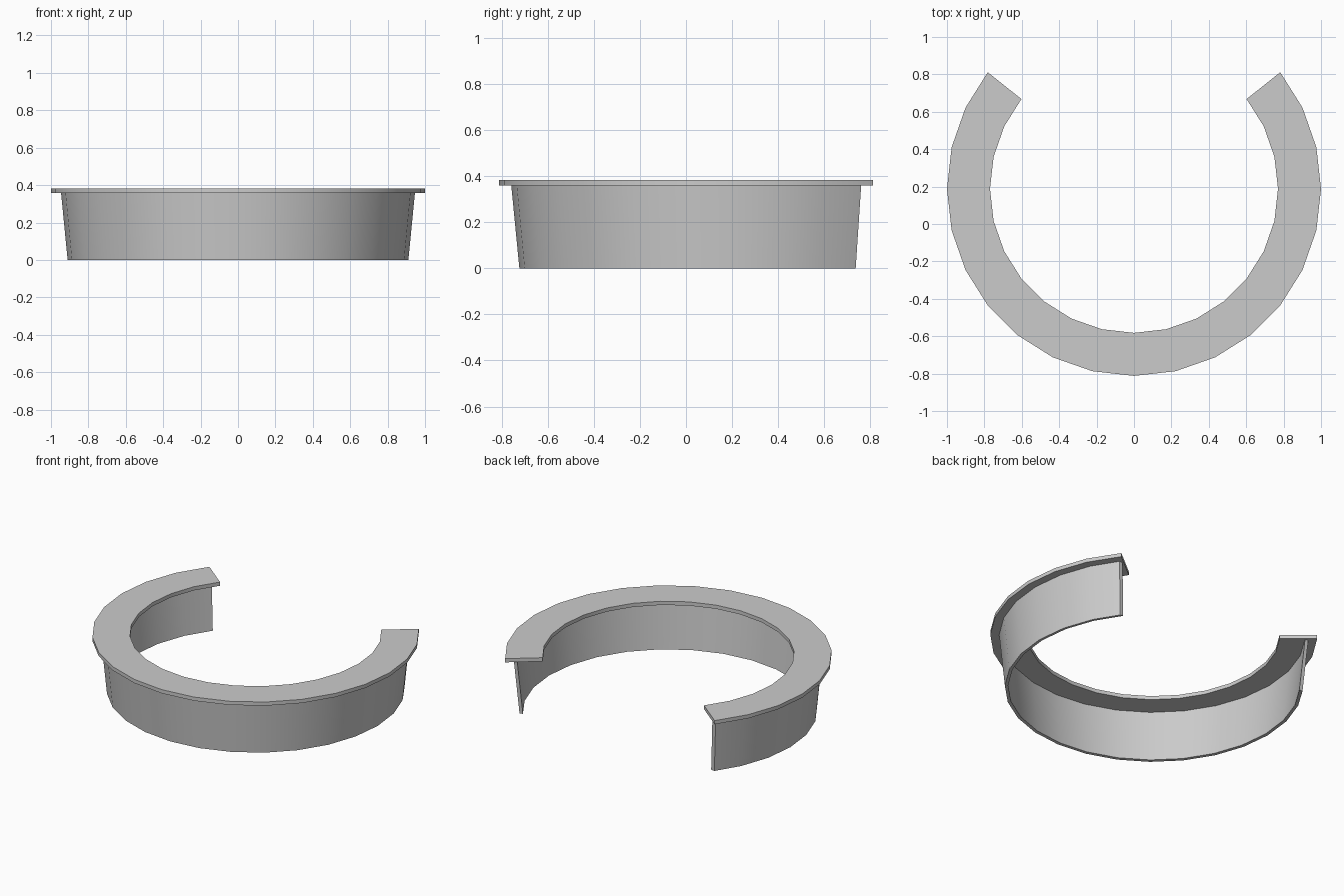
import bpy, bmesh
from math import sin, cos, radians, pi

if "Cube" in bpy.data.objects:
    bpy.data.objects.remove(bpy.data.objects["Cube"])

CY = 0.188            # arc centre in y
STEP = 2 * pi / 28    # 28-sided circle
N = 10                # segments on each side of the front


def arc_sweep(name, profile):
    """Sweep a closed profile of (radius, z, end angle in degrees) round the open arc."""
    bm = bmesh.new()
    rings = []
    for i in range(-N, N + 1):
        ring = []
        for r, z, end in profile:
            a = i * STEP
            if abs(i) == N:
                a = radians(90 + end) * (1 if i > 0 else -1)
            ring.append(bm.verts.new((r * sin(a), CY - r * cos(a), z)))
        rings.append(ring)
    n = len(profile)
    for a, b in zip(rings, rings[1:]):
        for k in range(n):
            j = (k + 1) % n
            bm.faces.new((a[k], b[k], b[j], a[j]))
    bm.faces.new(rings[0])
    bm.faces.new(rings[-1][::-1])
    bmesh.ops.recalc_face_normals(bm, faces=bm.faces[:])
    mesh = bpy.data.meshes.new(name)
    bm.to_mesh(mesh)
    bm.free()
    ob = bpy.data.objects.new(name, mesh)
    bpy.context.collection.objects.link(ob)
    bpy.ops.object.select_all(action='DESELECT')
    ob.select_set(True)
    bpy.context.view_layer.objects.active = ob
    bpy.ops.object.shade_smooth_by_angle(angle=radians(30))
    return ob


# Flat counter top
END = 38.571
arc_sweep("counter_top", [(0.77, 0.358, END), (1.0, 0.358, END),
                          (1.0, 0.383, END), (0.77, 0.383, END)])

# Thin tapered wall below, ends cut square to y
arc_sweep("counter_wall", [(0.891, 0.002, 37.9), (0.911, 0.0, 37.0),
                           (0.946, 0.358, 37.2), (0.926, 0.358, 38.1)])
